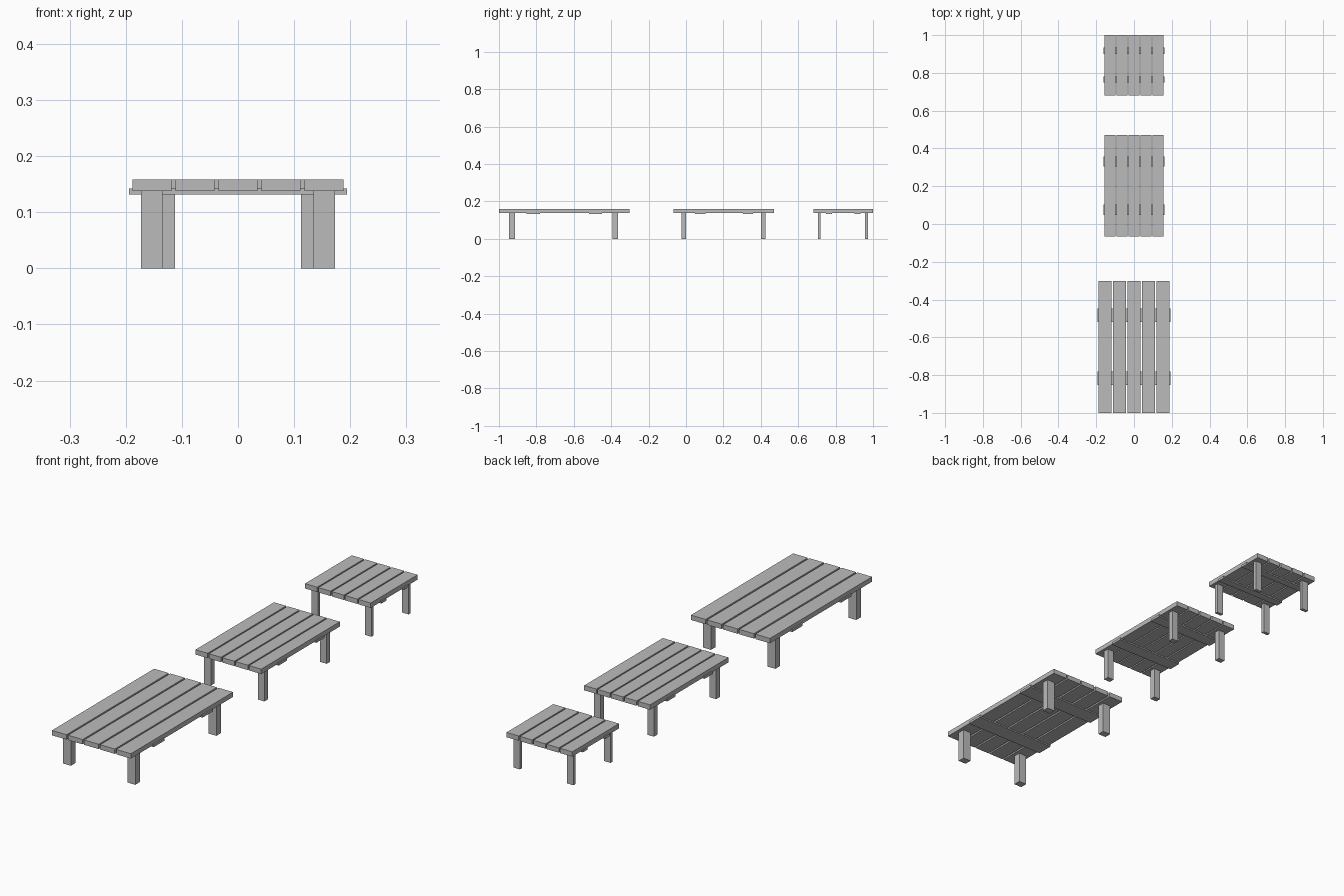
import bpy

cube = bpy.data.objects.get("Cube")
if cube:
    bpy.data.objects.remove(cube, do_unlink=True)

# Single plain grey for every part
GREY = (0.5, 0.5, 0.5, 1)
mat = bpy.data.materials.new("plain grey")
mat.use_nodes = True
mat.diffuse_color = GREY
mat.node_tree.nodes["Principled BSDF"].inputs["Base Color"].default_value = GREY


def box(name, x, y, z):
    """Box spanning the given (low, high) pairs."""
    bpy.ops.mesh.primitive_cube_add(size=1, location=[sum(p) / 2 for p in (x, y, z)])
    ob = bpy.context.object
    ob.name = name
    ob.scale = [p[1] - p[0] for p in (x, y, z)]
    bpy.ops.object.transform_apply(location=False, rotation=False, scale=True)
    ob.data.materials.append(mat)


def table(label, y0, y1, sx):
    """Slatted table from y0 to y1; sx scales its width."""
    sy = (y1 - y0) / 0.697

    def wide(a, b):
        return (a * sx, b * sx)

    def deep(a, b):
        return (y0 + a * sy, y0 + b * sy)

    # Top planks with narrow gaps
    for i in range(5):
        c = (i - 2) * 0.0768
        box(f"{label}_plank_{i + 1}", wide(c - 0.0348, c + 0.0348), (y0, y1), (0.1375, 0.1585))

    # Two battens let into the underside
    for part, a, b in (("front", 0.147, 0.220), ("back", 0.481, 0.552)):
        box(f"{label}_{part}_batten", wide(-0.194, 0.194), deep(a, b), (0.132, 0.1425))

    # Four legs
    for part, a, b in (("front", 0.053, 0.085), ("back", 0.606, 0.637)):
        for side, x in (("left", (0.1348, 0.1725)), ("right", (-0.1725, -0.1348))):
            box(f"{label}_{part}_{side}_leg", wide(*x), deep(a, b), (0, 0.1375))


table("large_table", -1.0, -0.303, 1.0)
table("medium_table", -0.066, 0.470, 0.833)
table("small_table", 0.681, 1.0, 0.833)
